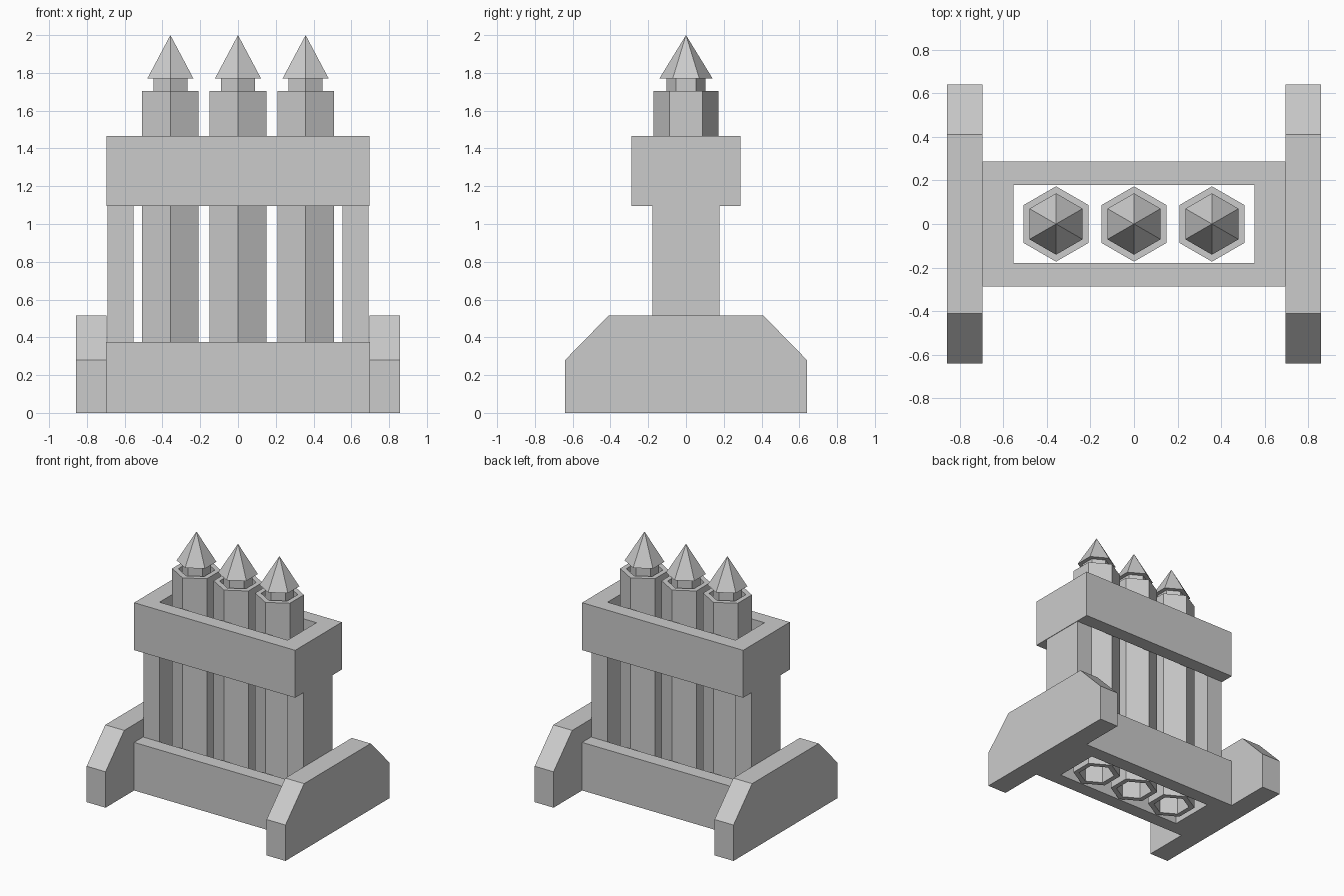
import bpy, bmesh
from math import sin, cos, pi
from mathutils import Vector

cube = bpy.data.objects.get("Cube")
if cube:
    bpy.data.objects.remove(cube, do_unlink=True)

stone = bpy.data.materials.new("stone grey")
stone.use_nodes = True
GREY = (0.6, 0.6, 0.6, 1)
stone.diffuse_color = GREY
stone.node_tree.nodes["Principled BSDF"].inputs["Base Color"].default_value = GREY


def finish(name, bm):
    bmesh.ops.recalc_face_normals(bm, faces=bm.faces)
    mesh = bpy.data.meshes.new(name)
    bm.to_mesh(mesh)
    bm.free()
    mesh.materials.append(stone)
    obj = bpy.data.objects.new(name, mesh)
    bpy.context.collection.objects.link(obj)
    return obj


def rect(hx, hy, cx=0):
    return [(cx + sx * hx, sy * hy) for sx, sy in ((-1, -1), (1, -1), (1, 1), (-1, 1))]


def hexagon(r, cx=0):
    return [(cx + r * sin(i * pi / 3), r * cos(i * pi / 3)) for i in range(6)]


def solid(name, outline, extrude):
    """Extrude a closed 3D outline along a vector."""
    bm = bmesh.new()
    face = bm.faces.new([bm.verts.new(p) for p in outline])
    ext = bmesh.ops.extrude_face_region(bm, geom=[face])
    moved = [g for g in ext["geom"] if isinstance(g, bmesh.types.BMVert)]
    bmesh.ops.translate(bm, verts=moved, vec=Vector(extrude))
    return finish(name, bm)


def tube(name, outer, inner, z0, z1):
    """Upright frame with an open middle."""
    bm = bmesh.new()
    loops = [[bm.verts.new((x, y, z)) for x, y in pts]
             for pts, z in ((outer, z0), (outer, z1), (inner, z1), (inner, z0))]
    n = len(outer)
    for k in range(4):
        a, b = loops[k], loops[(k + 1) % 4]
        for i in range(n):
            j = (i + 1) % n
            bm.faces.new((a[i], a[j], b[j], b[i]))
    return finish(name, bm)


def cone(name, r, cx, z0, z1):
    bm = bmesh.new()
    ring = [bm.verts.new((x, y, z0)) for x, y in hexagon(r, cx)]
    tip = bm.verts.new((cx, 0, z1))
    bm.faces.new(ring)
    for i in range(6):
        bm.faces.new((ring[i], ring[(i + 1) % 6], tip))
    return finish(name, bm)


# Lower and upper rectangular frames
for name, z0, z1 in (("lower_frame", 0, 0.375), ("upper_frame", 1.095, 1.465)):
    tube(name, rect(0.695, 0.288), rect(0.553, 0.178), z0, z1)

# End posts and bevelled side feet
foot = [(-0.64, 0), (0.64, 0), (0.64, 0.28), (0.41, 0.515), (-0.41, 0.515), (-0.64, 0.28)]
for side, s in (("left", 1), ("right", -1)):
    solid(side + "_post", [(x, y, 0.37) for x, y in rect(0.069, 0.178, s * 0.622)], (0, 0, 0.73))
    solid(side + "_foot", [(s * 0.695, y, z) for y, z in foot], (s * 0.163, 0, 0))

# Three hollow hexagonal columns with pointed cores
for side, cx in (("right", -0.358), ("middle", 0), ("left", 0.358)):
    tube(side + "_column", hexagon(0.173, cx), hexagon(0.13, cx), 0, 1.705)
    solid(side + "_core", [(x, y, 1.3) for x, y in hexagon(0.104, cx)], (0, 0, 0.47))
    cone(side + "_spire", 0.141, cx, 1.77, 2)
